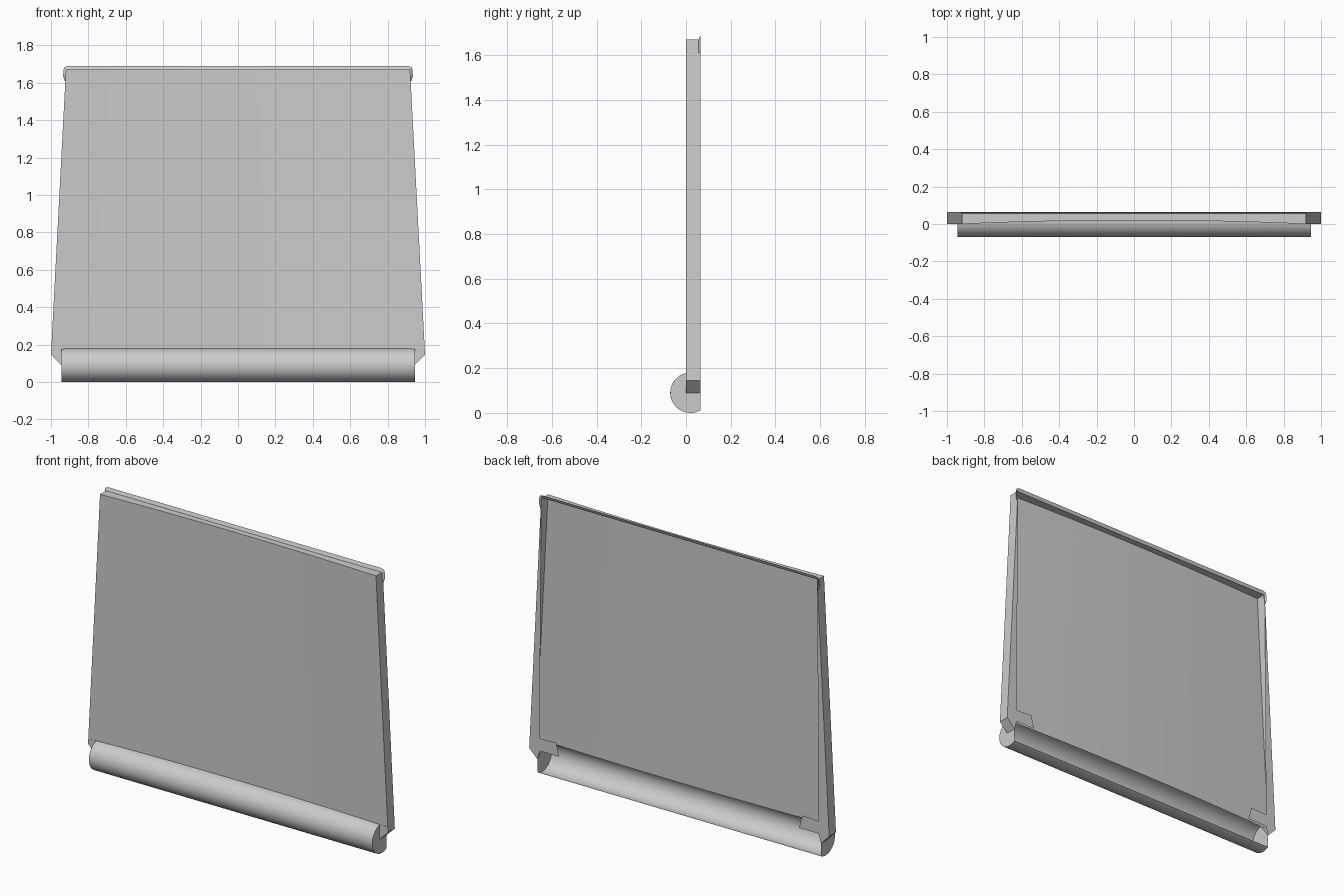
import bpy
from math import sin, cos, acos, pi

if "Cube" in bpy.data.objects:
    bpy.data.objects.remove(bpy.data.objects["Cube"])

BACK = 0.065            # rear plane of the folded rims
CY, CZ, R = 0.0195, 0.09, 0.09   # gutter arc centre and radius
GX = 0.945              # gutter half length
N = 32                  # columns across the sheet


def make(name, verts, faces, smooth=False):
    mesh = bpy.data.meshes.new(name)
    mesh.from_pydata(verts, [], faces)
    mesh.update()
    obj = bpy.data.objects.new(name, mesh)
    bpy.context.collection.objects.link(obj)
    if smooth:
        mesh.shade_smooth()
    return obj


def loft(name, rows, smooth=False):
    """Sheet through equally long rows of points."""
    n = len(rows[0])
    verts = [p for row in rows for p in row]
    faces = [(r * n + i, r * n + i + 1, (r + 1) * n + i + 1, (r + 1) * n + i)
             for r in range(len(rows) - 1) for i in range(n - 1)]
    return make(name, verts, faces, smooth)


def width(z):
    return 0.92 + 0.08 * (1.67 - z) / 1.525


def bow(t):
    return 0.02 * (1 - t * t)


def arc(t, steps=24):
    """Gutter section (y, z), from the panel's lower edge round to the back."""
    a0 = acos((bow(t) - CY) / R)
    a1 = 2 * pi - acos((BACK - CY) / R)
    return [(CY + R * cos(a0 + (a1 - a0) * i / steps),
             CZ + R * sin(a0 + (a1 - a0) * i / steps)) for i in range(steps + 1)]


ts = [-1 + 2 * i / N for i in range(N + 1)]

# slightly bowed front panel
low = arc(1)[0][1]
loft("front_panel", [[(t * width(z), bow(t), z) for t in ts]
                     for z in (1.67, 1.17, 0.67, low)], True)

# half-round gutter along the bottom, open at the back
loft("bottom_gutter", [[(t * GX, y, z) for y, z in arc(t)] for t in ts], True)

# flat fold along the top
loft("top_fold", [[(t * 0.92, bow(t), 1.67) for t in ts],
                  [(t * 0.92, 0.058, 1.67) for t in ts]])

# raised lip with rounded ears wrapping the top corners
inner = [(0.923, 1.61), (0.921, 1.64), (0.92, 1.66), (0.92, 1.67), (0.91, 1.67)]
outer = [(0.926, 1.61), (0.935, 1.635), (0.933, 1.67), (0.928, 1.684), (0.91, 1.69)]


def both_sides(half, y):
    return ([(x, y, z) for x, z in half] +
            [(-x, y, z) for x, z in reversed(half)])


loft("top_lip", [both_sides(inner, 0.056), both_sides(outer, BACK)])

for s, side in ((1, "right"), (-1, "left")):
    # side wall with its slanted bottom corner
    edge = [(0.92, 1.67), (1.0, 0.145), (GX, 0.09)]
    loft(side + "_side_wall", [[(s * x, 0, z) for x, z in edge],
                               [(s * x, BACK, z) for x, z in edge]])

    # front corner beside the gutter
    corner = [(GX, low), (width(low), low), (1.0, 0.145), (GX, 0.09)]
    make(side + "_front_corner", [(s * x, 0, z) for x, z in corner], [range(4)])

    # tapered rear rim and the small tab at its foot
    rim = [(0.92, 1.67), (1.0, 0.145), (GX, 0.09), (0.93, 0.145), (0.93, 0.22)]
    make(side + "_rear_rim", [(s * x, BACK, z) for x, z in rim], [range(5)])
    tab = [(0.93, 0.22), (0.93, 0.145), (0.80, 0.145), (0.82, 0.225)]
    make(side + "_rear_tab", [(s * x, BACK, z) for x, z in tab], [range(4)])

    # gutter end cap
    cap = arc(1) + [(BACK, 0.09)]
    make(side + "_gutter_cap", [(s * GX, y, z) for y, z in cap], [range(len(cap))])
